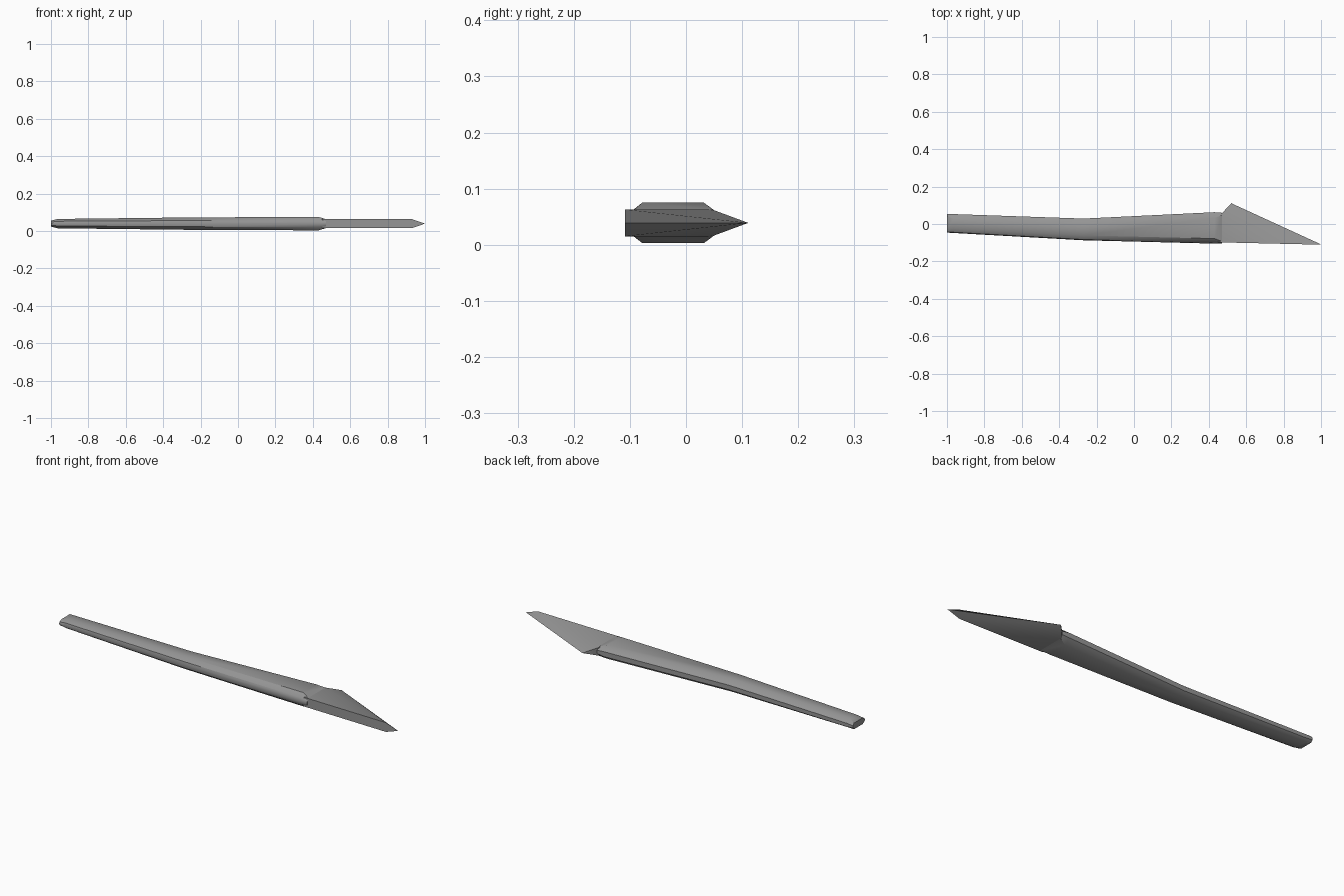
import bpy, bmesh, math

cube = bpy.data.objects.get("Cube")
if cube:
    bpy.data.objects.remove(cube)

MID = 0.039  # height of the symmetry plane

steel = bpy.data.materials.new("grey_steel")
steel.use_nodes = True
colour = (0.3, 0.3, 0.3, 1)
steel.diffuse_color = colour
steel.node_tree.nodes["Principled BSDF"].inputs["Base Color"].default_value = colour


def finish(bm, name, angle):
    bmesh.ops.recalc_face_normals(bm, faces=bm.faces)
    mesh = bpy.data.meshes.new(name)
    bm.to_mesh(mesh)
    bm.free()
    mesh.materials.append(steel)
    obj = bpy.data.objects.new(name, mesh)
    bpy.context.collection.objects.link(obj)
    bpy.ops.object.select_all(action="DESELECT")
    obj.select_set(True)
    bpy.context.view_layer.objects.active = obj
    bpy.ops.object.shade_smooth_by_angle(angle=math.radians(angle))
    return obj


def section(x, front, back, half, front_cut, back_cut):
    """Chamfered bar section, mirrored about the middle height."""
    upper = [(front + 0.004, half * 0.5), (front + front_cut, half),
             (back - back_cut, half), (back, half * 0.36)]
    pts = [(front, 0)] + upper
    pts += [(y, -z) for y, z in reversed(upper)]
    return [(x, y, MID + z) for y, z in pts]


# Handle: waisted bar with chamfered ends
stations = [
    (-1.0, -0.046, 0.054, 0.016, 0.020, 0.010),
    (-0.965, -0.048, 0.053, 0.025, 0.024, 0.026),
    (-0.27, -0.087, 0.029, 0.033, 0.026, 0.028),
    (0.43, -0.105, 0.063, 0.036, 0.027, 0.031),
    (0.47, -0.104, 0.060, 0.024, 0.012, 0.012),
]
bm = bmesh.new()
rings = [[bm.verts.new(p) for p in section(*s)] for s in stations]
for a, b in zip(rings, rings[1:]):
    for i in range(len(a)):
        j = (i + 1) % len(a)
        bm.faces.new((a[i], a[j], b[j], b[i]))
bm.faces.new(rings[0])
bm.faces.new(rings[-1])
finish(bm, "handle", 37)

# Blade: flat sides bevelled down to one slanted cutting edge
bm = bmesh.new()
outline = [(0.45, -0.098), (0.93, -0.109), (0.46, 0.046)]
top, bottom = [[bm.verts.new((x, y, MID + s * 0.024)) for x, y in outline]
               for s in (1, -1)]
heel = bm.verts.new((0.52, 0.111, MID))
tip = bm.verts.new((1.0, -0.109, MID))
for side in (top, bottom):
    bm.faces.new(side)
    bm.faces.new((side[1], tip, heel, side[2]))
bm.faces.new((top[0], top[1], bottom[1], bottom[0]))   # spine
bm.faces.new((top[1], tip, bottom[1]))                 # point
bm.faces.new((top[2], heel, bottom[2]))                # heel
bm.faces.new((top[0], top[2], bottom[2], bottom[0]))   # root
finish(bm, "blade", 40)
